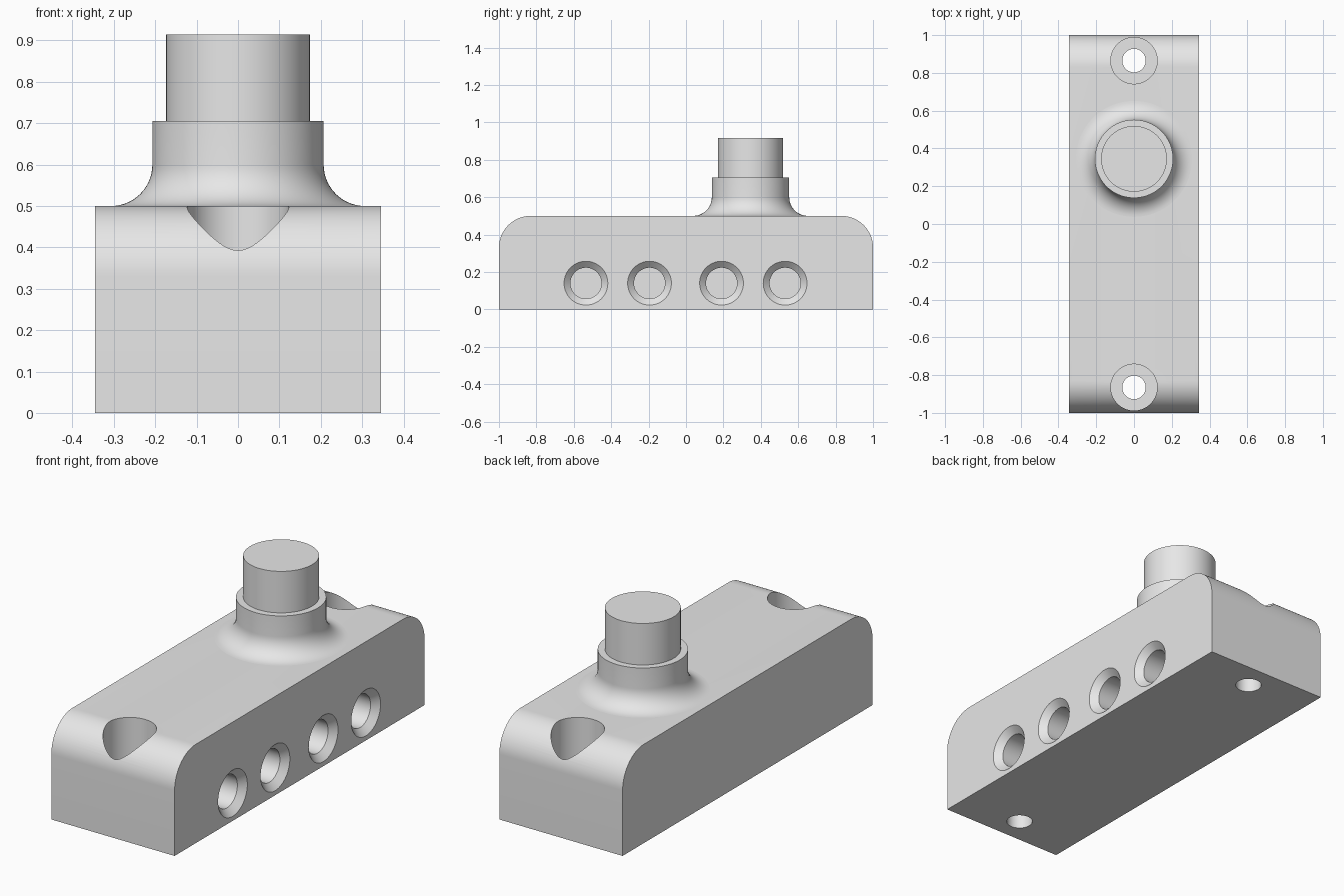
import bpy, bmesh, math
from mathutils import Matrix

if "Cube" in bpy.data.objects:
    bpy.data.objects.remove(bpy.data.objects["Cube"])

grey = bpy.data.materials.new("plain_grey")
grey.diffuse_color = (0.8, 0.8, 0.8, 1)
grey.use_nodes = True
grey.node_tree.nodes["Principled BSDF"].inputs["Base Color"].default_value = grey.diffuse_color


def add(name, bm):
    bmesh.ops.recalc_face_normals(bm, faces=bm.faces)
    mesh = bpy.data.meshes.new(name)
    bm.to_mesh(mesh)
    bm.free()
    mesh.materials.append(grey)
    obj = bpy.data.objects.new(name, mesh)
    bpy.context.collection.objects.link(obj)
    return obj


def lathe(name, profile, matrix, n=64):
    """Turn (radius, height) points about z; radius 0 closes to a flat cap."""
    bm = bmesh.new()
    rings = [[bm.verts.new((r * math.cos(2 * math.pi * i / n),
                            r * math.sin(2 * math.pi * i / n), z))
              for i in range(n)] for r, z in profile if r > 0]
    for a, b in zip(rings, rings[1:]):
        for i in range(n):
            j = (i + 1) % n
            bm.faces.new((a[i], a[j], b[j], b[i]))
    if profile[0][0] == 0:
        bm.faces.new(rings[0][::-1])
    if profile[-1][0] == 0:
        bm.faces.new(rings[-1])
    bm.transform(matrix)
    return add(name, bm)


def smooth(obj):
    bpy.ops.object.select_all(action='DESELECT')
    obj.select_set(True)
    bpy.context.view_layer.objects.active = obj
    bpy.ops.object.shade_smooth_by_angle(angle=math.radians(30))


# Housing: side profile with rounded top ends, extruded across the width
W, H, R, STEPS = 0.345, 0.5, 0.17, 20
outline = [(-1, 0), (1, 0)]
for side in (1, -1):
    for k in range(STEPS + 1):
        a = math.pi / 2 * (k if side > 0 else k + STEPS) / STEPS
        outline.append((side * (1 - R) + R * math.cos(a), H - R + R * math.sin(a)))
bm = bmesh.new()
face = bm.faces.new([bm.verts.new((-W, y, z)) for y, z in outline])
ext = bmesh.ops.extrude_face_region(bm, geom=[face])
bmesh.ops.translate(bm, vec=(2 * W, 0, 0),
                    verts=[v for v in ext["geom"] if isinstance(v, bmesh.types.BMVert)])
housing = add("housing", bm)

# Counterbored mounting holes through both ends
cutters = []
for y in (-0.865, 0.865):
    profile = [(0, -0.1), (0.062, -0.1), (0.062, 0.2), (0.123, 0.2), (0.123, 0.6), (0, 0.6)]
    cutters.append(lathe("mounting_hole_cutter", profile, Matrix.Translation((0, y, 0))))

# Countersunk blind holes along the right side
turn = Matrix.Rotation(math.pi / 2, 4, 'Y')
for y in (-0.535, -0.195, 0.19, 0.53):
    profile = [(0, -0.25), (0.083, -0.25), (0.083, -0.032), (0.117, 0), (0.117, 0.1), (0, 0.1)]
    cutters.append(lathe("side_hole_cutter", profile, Matrix.Translation((W, y, 0.14)) @ turn))

bpy.context.view_layer.objects.active = housing
for cutter in cutters:
    cutter.hide_render = True
    mod = housing.modifiers.new("hole", 'BOOLEAN')
    mod.operation, mod.solver, mod.object = 'DIFFERENCE', 'EXACT', cutter
    bpy.ops.object.modifier_apply(modifier=mod.name)
for cutter in cutters:
    bpy.data.objects.remove(cutter)
smooth(housing)

# Collar flaring into the housing, with the plunger above it
place = Matrix.Translation((0, 0.345, 0))
F, C = 0.1, 0.207
flare = [(C + F - F * math.cos(a), H + F - F * math.sin(a))
         for a in (math.pi / 2 * (1 - k / 14) for k in range(15))]
smooth(lathe("collar", flare + [(C, 0.705), (0, 0.705)], place, 96))
smooth(lathe("plunger", [(0.174, 0.7), (0.174, 0.915), (0, 0.915)], place, 96))
